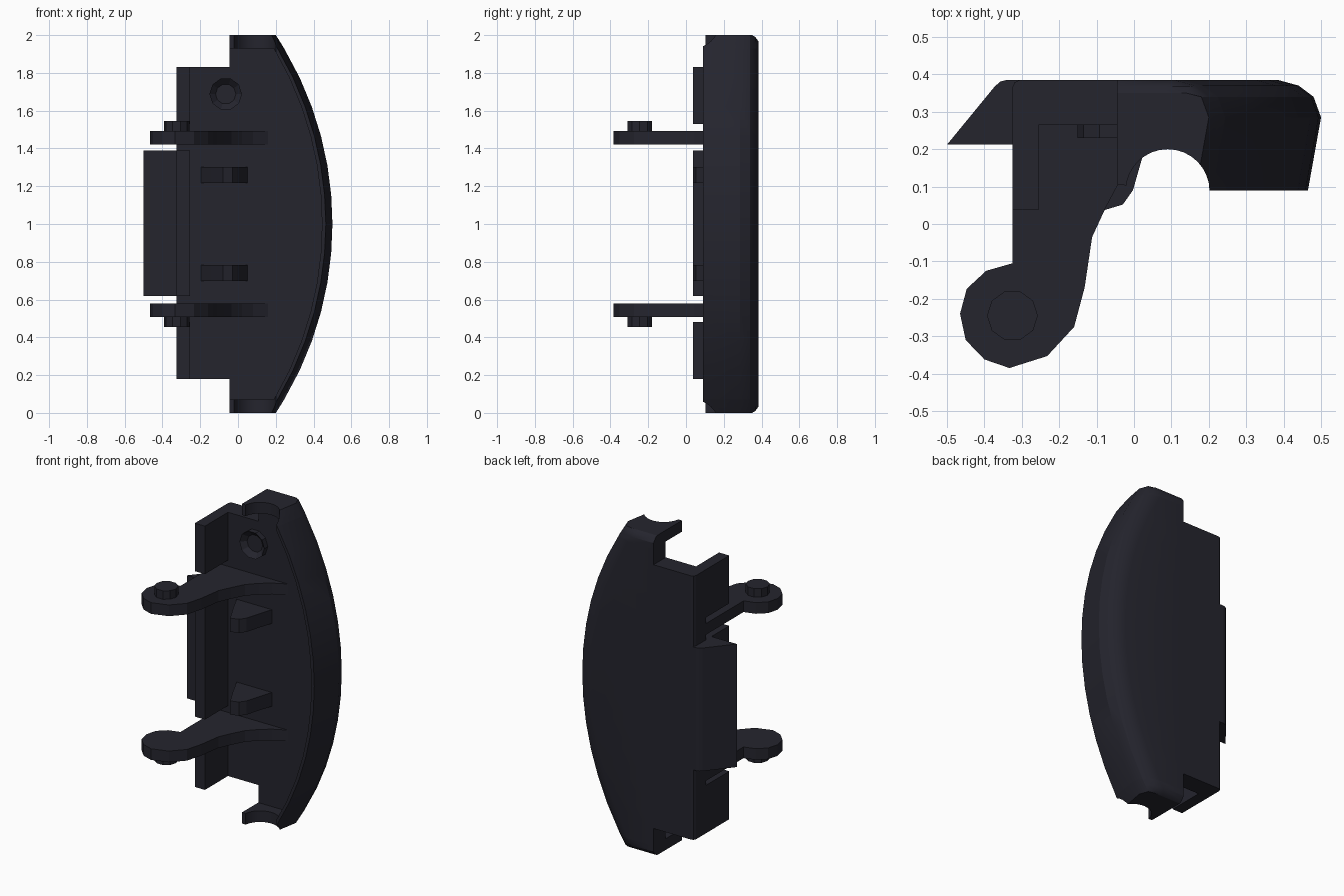
import bpy, bmesh, math

if "Cube" in bpy.data.objects:
    bpy.data.objects.remove(bpy.data.objects["Cube"], do_unlink=True)

COLOUR = (0.018, 0.018, 0.027, 1)
mat = bpy.data.materials.new("dark_navy_plastic")
mat.use_nodes = True
mat.diffuse_color = COLOUR
mat.node_tree.nodes["Principled BSDF"].inputs["Base Color"].default_value = COLOUR


def finish(name, bm):
    bmesh.ops.recalc_face_normals(bm, faces=bm.faces)
    mesh = bpy.data.meshes.new(name)
    bm.to_mesh(mesh)
    bm.free()
    obj = bpy.data.objects.new(name, mesh)
    mesh.materials.append(mat)
    bpy.context.collection.objects.link(obj)
    return obj


def loft(name, sections):
    """Solid through a list of (height, outline) sections with equal point counts."""
    bm = bmesh.new()
    rings = [[bm.verts.new((x, y, z)) for x, y in pts] for z, pts in sections]
    for a, b in zip(rings, rings[1:]):
        for i in range(len(a)):
            j = (i + 1) % len(a)
            bm.faces.new((a[i], a[j], b[j], b[i]))
    bm.faces.new(rings[0])
    bm.faces.new(rings[-1])
    return finish(name, bm)


def prism(name, pts, z0, z1):
    return loft(name, [(z0, pts), (z1, pts)])


def box(x0, x1, y0, y1):
    return [(x0, y0), (x1, y0), (x1, y1), (x0, y1)]


def circle(x, y, r, n):
    return [(x + r * math.cos(math.tau * i / n), y + r * math.sin(math.tau * i / n))
            for i in range(n)]


def select_only(obj):
    bpy.ops.object.select_all(action='DESELECT')
    obj.select_set(True)
    bpy.context.view_layer.objects.active = obj


# Bowed cover: outer edge is an arc, back edge is rounded
RADIUS = 1.817
LEFT = -0.045


def outer(z):
    return 0.5 - RADIUS + math.sqrt(RADIUS ** 2 - (z - 1) ** 2)


def cover_section(z, solid):
    e = outer(z)
    end = min(z, 2 - z)
    limit = 0.385 - 0.035 * max(0, 1 - end / 0.035) ** 2
    pts = [(LEFT, 0.385), (e - 0.115, 0.385), (e - 0.06, 0.37),
           (e - 0.02, 0.34), (e, 0.285), (e - 0.035, 0.09)]
    if solid:
        pts += [(LEFT, 0.105)]
    else:
        pts += [(e - 0.055, 0.09), (e - 0.055, 0.265), (LEFT, 0.265)]
    return z, [(x, min(y, limit)) for x, y in pts]


STEPS = 12
cover = loft("bowed_cover", [cover_section(0.07 + 1.86 * i / STEPS, False)
                             for i in range(STEPS + 1)])
end_heights = (0, 0.01, 0.035, 0.07)
bottom_cap = loft("bottom_end_cap", [cover_section(z, True) for z in end_heights])
top_cap = loft("top_end_cap", [cover_section(2 - z, True) for z in end_heights])

# Round channel cut through the end caps
cutter = prism("channel_cutter", circle(0.09, 0.088, 0.112, 32), -0.1, 2.1)
cutter.hide_render = True
for obj in (cover, bottom_cap, top_cap):
    mod = obj.modifiers.new("channel", 'BOOLEAN')
    mod.operation = 'DIFFERENCE'
    mod.solver = 'EXACT'
    mod.object = cutter
    select_only(obj)
    bpy.ops.object.modifier_apply(modifier=mod.name)
    bpy.ops.object.shade_smooth_by_angle(angle=math.radians(28))
bpy.data.objects.remove(cutter, do_unlink=True)

# Flat back plate beside the cover
prism("back_plate", [(-0.325, 0.265), (LEFT, 0.265), (LEFT, 0.385),
                     (-0.305, 0.385), (-0.319, 0.379), (-0.325, 0.365)], 0.18, 1.83)

# Side wall in three lengths, leaving slots for the arms
for name, z0, z1 in (("lower", 0.18, 0.48), ("middle", 0.62, 1.39), ("upper", 1.53, 1.83)):
    prism(name + "_side_wall", box(-0.325, -0.255, 0.037, 0.275), z0, z1)

# Wedge shaped grip flap
prism("grip_flap", [(-0.5, 0.212), (-0.3, 0.212), (-0.3, 0.385), (-0.34, 0.385),
                    (-0.357, 0.381), (-0.372, 0.368)], 0.62, 1.39)

# Hinge arms with pins, and guide fins, mirrored about mid height
arm = [(-0.325, 0.275), (-0.325, -0.105), (-0.395, -0.125), (-0.447, -0.173),
       (-0.465, -0.24), (-0.45, -0.31), (-0.4, -0.362), (-0.333, -0.385),
       (-0.232, -0.353), (-0.16, -0.275), (-0.132, -0.17), (-0.112, -0.035),
       (-0.075, 0.045), (-0.035, 0.12), (0.02, 0.178), (0.08, 0.225),
       (0.16, 0.265), (0.16, 0.275)]
fin = [(-0.195, 0.275), (-0.195, 0.265), (-0.145, 0.16), (-0.08, 0.037),
       (-0.03, 0.052), (-0.003, 0.09), (0.02, 0.17), (0.05, 0.265), (0.05, 0.275)]
pin = circle(-0.325, -0.245, 0.068, 10)
for name, side in (("upper", 1), ("lower", -1)):
    for part, pts, a, b in (("hinge_arm", arm, 0.422, 0.492),
                            ("hinge_pin", pin, 0.48, 0.545),
                            ("guide_fin", fin, 0.216, 0.302)):
        prism(name + "_" + part, pts, 1 + side * a, 1 + side * b)

# Screw boss with a recessed centre
bm = bmesh.new()
ring = [bm.verts.new((x, 0.23, z)) for x, z in circle(-0.065, 1.688, 0.086, 10)]
front = bm.faces.new(ring)
base = bmesh.ops.extrude_face_region(bm, geom=[front])
for v in (g for g in base["geom"] if isinstance(g, bmesh.types.BMVert)):
    v.co.y = 0.275
bm.faces.ensure_lookup_table()
front = next(f for f in bm.faces if all(abs(v.co.y - 0.23) < 1e-4 for v in f.verts)) \
    if any(all(abs(v.co.y - 0.23) < 1e-4 for v in f.verts) for f in bm.faces) \
    else bm.faces.new(ring)
bmesh.ops.recalc_face_normals(bm, faces=bm.faces)
bmesh.ops.inset_region(bm, faces=[front], thickness=0.032)
for v in front.verts:
    v.co.y += 0.03
finish("screw_boss", bm)
